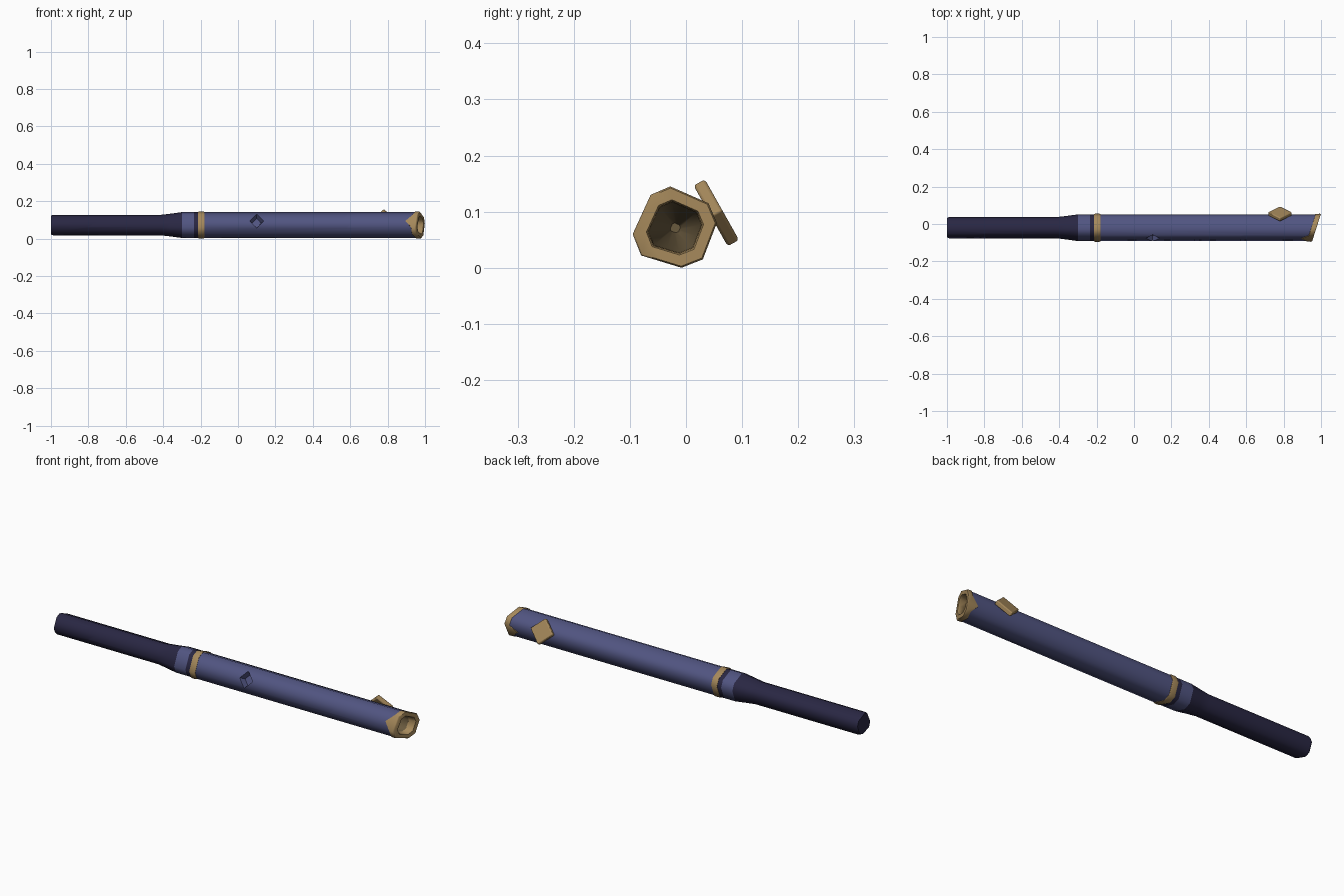
import bpy, bmesh, math
from mathutils import Matrix, Vector

cube = bpy.data.objects.get("Cube")
if cube:
    bpy.data.objects.remove(cube, do_unlink=True)


def material(name, rgb):
    m = bpy.data.materials.new(name)
    m.use_nodes = True
    m.diffuse_color = (*rgb, 1)
    m.node_tree.nodes["Principled BSDF"].inputs["Base Color"].default_value = (*rgb, 1)
    return m


BLUE = material("slate blue", (0.082, 0.09, 0.22))
DARK = material("midnight blue", (0.022, 0.02, 0.056))
GOLD = material("dull gold", (0.38, 0.25, 0.105))
BRONZE = material("dark bronze", (0.14, 0.1, 0.048))

# Cross-section in y, z: a tilted square with cut corners
CY, CZ = -0.019, 0.071
CORNERS = [(-0.028, 0.145), (0.04, 0.115), (0.055, 0.08), (0.03, 0.015),
           (-0.008, 0.0), (-0.08, 0.022), (-0.095, 0.06), (-0.063, 0.13)]
SECTION = []
for i, c in enumerate(CORNERS):
    p = Vector(c)
    SECTION.append(p)
    if i % 2 == 0:  # midpoint of each wide flat
        SECTION.append((p + Vector(CORNERS[i + 1])) / 2)
TOOTH = (4, 10)  # midpoints of the back and front flats
SLANT = 0.32


def ring(x, scale, slant=0.0, tooth=0.0):
    pts = []
    for i, p in enumerate(SECTION):
        y, z = CY + (p.x - CY) * scale, CZ + (p.y - CZ) * scale
        pts.append((x + slant * (y - CY) - (tooth if i in TOOTH else 0), y, z))
    return pts


def make_object(name, bm, mats):
    bmesh.ops.recalc_face_normals(bm, faces=bm.faces)
    me = bpy.data.meshes.new(name)
    bm.to_mesh(me)
    bm.free()
    for m in mats:
        me.materials.append(m)
    ob = bpy.data.objects.new(name, me)
    bpy.context.collection.objects.link(ob)
    return ob


def finish(ob, angle=55):
    bpy.ops.object.select_all(action='DESELECT')
    ob.select_set(True)
    bpy.context.view_layer.objects.active = ob
    bpy.ops.object.shade_smooth_by_angle(angle=math.radians(angle))
    mod = ob.modifiers.new("even_shading", 'WEIGHTED_NORMAL')
    mod.keep_sharp = True


def loft(name, rings, mats, loop=False, inner_from=None):
    """Skin the rings; spans from inner_from onward take the second material."""
    bm = bmesh.new()
    vs = [[bm.verts.new(p) for p in r] for r in rings]
    n = len(SECTION)
    spans = len(vs) if loop else len(vs) - 1
    for s in range(spans):
        a, b = vs[s], vs[(s + 1) % len(vs)]
        for i in range(n):
            j = (i + 1) % n
            f = bm.faces.new((a[i], a[j], b[j], b[i]))
            f.material_index = int(inner_from is not None and s >= inner_from)
    if not loop:
        bm.faces.new(vs[0])
        end = bm.faces.new(vs[-1])
        end.material_index = int(inner_from is not None)
    return make_object(name, bm, mats)


def diamond(name, centre, normal, half_x, half_v, depth, flare, mat):
    """Four-sided block facing along normal, with its points along x and across."""
    n = Vector(normal).normalized()
    x = Vector((1, 0, 0))
    v = n.cross(x)
    turn = Matrix((x, v, n)).transposed().to_4x4()
    bm = bmesh.new()
    bmesh.ops.create_cone(bm, cap_ends=True, segments=4, radius1=1 - flare,
                          radius2=1 + flare, depth=depth)
    bm.transform(Matrix.Translation(centre) @ turn @ Matrix.Diagonal((half_x, half_v, 1, 1)))
    return make_object(name, bm, [mat])


def cut(ob, cutters):
    for c in cutters:
        c.hide_render = True
        mod = ob.modifiers.new("hole", 'BOOLEAN')
        mod.object = c
        mod.operation = 'DIFFERENCE'
        mod.solver = 'EXACT'
        mod.material_mode = 'TRANSFER'
    dg = bpy.context.evaluated_depsgraph_get()
    me = bpy.data.meshes.new_from_object(ob.evaluated_get(dg))
    ob.modifiers.clear()
    ob.data = me
    for c in cutters:
        bpy.data.objects.remove(c, do_unlink=True)


FRONT = Vector((0, -0.91, 0.42))


def hole_cutter(x, scale, half_x, half_v):
    mid = SECTION[10]
    centre = (x, CY + (mid.x - CY) * scale, CZ + (mid.y - CZ) * scale)
    return diamond("hole_cutter", centre, FRONT, half_x, half_v, 0.056, 0.35, BLUE)


# Main tube, hollowed at the open end
body = loft("main_tube", [
    ring(-0.19, 0.95), ring(0.965, 0.95, SLANT), ring(0.965, 0.66, SLANT),
    ring(0.88, 0.58), ring(0.72, 0.12)], [BLUE, BRONZE], inner_from=2)
cut(body, [hole_cutter(x, 0.95, 0.037, 0.042) for x in (0.1, 0.34, 0.585)])
finish(body)

# Narrow tail with its flare and mouth hole
tail = loft("tail_tube", [
    ring(-1.0, 0.69), ring(-0.988, 0.76), ring(-0.41, 0.76),
    ring(-0.36, 0.84), ring(-0.3, 0.95)], [DARK])
cut(tail, [hole_cutter(-0.8, 0.76, 0.045, 0.034)])
finish(tail)

# Bands at the joint
for name, x0, x1, scale, mat in (("joint_band", -0.3, -0.236, 0.95, BLUE),
                                 ("dark_band", -0.236, -0.205, 0.95, DARK)):
    finish(loft(name, [ring(x0, scale), ring(x1, scale)], [mat]))
finish(loft("gold_ring", [
    ring(-0.213, 0.97), ring(-0.208, 1.0), ring(-0.185, 1.0), ring(-0.18, 0.97)], [GOLD]))

# Slanted rim with a pointed tooth on the front and back flats
finish(loft("end_rim", [
    ring(0.948, 0.94, SLANT, 0.036), ring(0.95, 0.99, SLANT, 0.036),
    ring(0.97, 1.0, SLANT), ring(0.976, 0.96, SLANT),
    ring(0.976, 0.68, SLANT), ring(0.968, 0.64, SLANT),
    ring(0.94, 0.62, SLANT)], [GOLD], loop=True))

# Diamond plate on the upper back corner
plate = diamond("diamond_plate", (0.78, 0.054, 0.098), (0, 0.87, 0.49),
                0.064, 0.064, 0.023, 0.0, GOLD)
bev = plate.modifiers.new("soft_edges", 'BEVEL')
bev.width = 0.005
bev.segments = 2
finish(plate)
